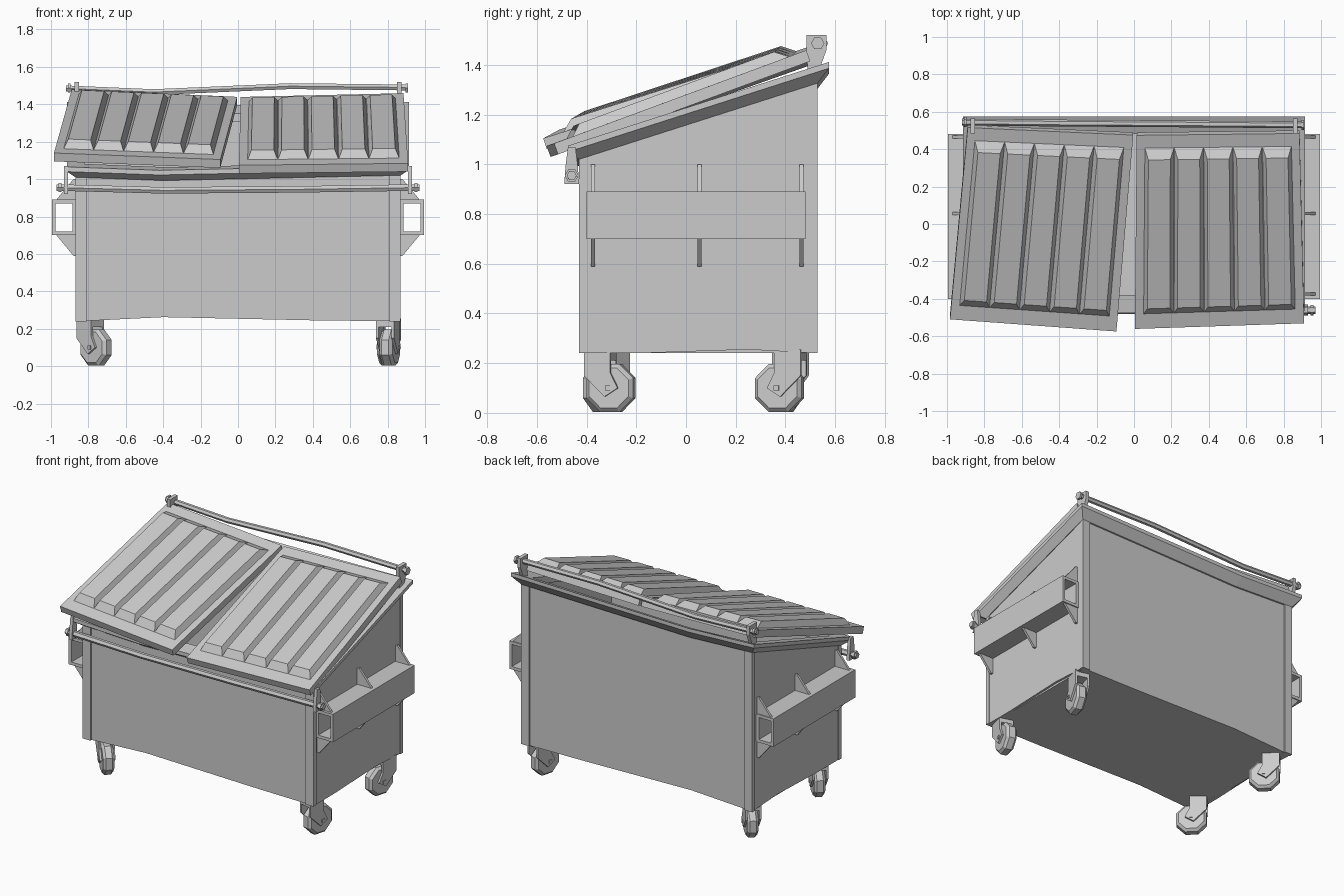
import bpy, bmesh
from math import cos, sin, pi, radians
from mathutils import Vector, Matrix

if "Cube" in bpy.data.objects:
    bpy.data.objects.remove(bpy.data.objects["Cube"])


def finish(name, bm, mat=None):
    if mat:
        bm.transform(mat)
    bmesh.ops.recalc_face_normals(bm, faces=bm.faces)
    me = bpy.data.meshes.new(name)
    bm.to_mesh(me)
    bm.free()
    ob = bpy.data.objects.new(name, me)
    bpy.context.collection.objects.link(ob)
    return ob


def loft(name, rings, closed=False, mat=None):
    """Skin equal-length rings of points; cap the ends unless closed."""
    bm = bmesh.new()
    vs = [[bm.verts.new(p) for p in r] for r in rings]
    n, m = len(rings[0]), len(rings)
    for i in range(m if closed else m - 1):
        a, b = vs[i], vs[(i + 1) % m]
        for j in range(n):
            k = (j + 1) % n
            bm.faces.new((a[j], a[k], b[k], b[j]))
    if not closed:
        bm.faces.new(vs[0])
        bm.faces.new(vs[-1])
    return finish(name, bm, mat)


def prism(name, pts, axis, a, b, mat=None):
    """Extrude a 2D outline along x (yz outline), y (xz) or z (xy)."""
    put = {'x': lambda p, t: (t, p[0], p[1]),
           'y': lambda p, t: (p[0], t, p[1]),
           'z': lambda p, t: (p[0], p[1], t)}[axis]
    return loft(name, [[put(p, t) for p in pts] for t in (a, b)], mat=mat)


def rect(x0, x1, y0, y1):
    return [(x0, y0), (x1, y0), (x1, y1), (x0, y1)]


def rod(name, path, r, sides=6):
    return loft(name, [[(x, y + r * cos(2 * pi * k / sides), z + r * sin(2 * pi * k / sides))
                        for k in range(sides)] for x, y, z in path])


def rim_z(y):
    return 1.02 + 0.33 * (y + 0.43)


# Bin walls with slightly buckled lower edges
dent = [(0.85, 0.24), (0.4, 0.245), (-0.4, 0.262), (-0.85, 0.24)]
prism("front_wall", [(-0.85, 1.03), (0.85, 1.03)] + dent, 'y', -0.42, -0.39)
prism("back_wall", [(-0.85, 1.345), (0.85, 1.345)] + dent, 'y', 0.49, 0.52)
prism("floor", [(x, z + 0.03) for x, z in dent[::-1]] + dent, 'y', -0.41, 0.51)
for s, side in ((-1, "left"), (1, "right")):
    prism(side + "_wall", [(-0.42, 0.24), (-0.2, 0.24), (0.25, 0.255), (0.52, 0.24),
                           (0.52, rim_z(0.52)), (-0.42, rim_z(-0.42))],
          'x', s * 0.835, s * 0.865)
    # Corner strips
    for name, y0, y1, top in (("front", -0.43, -0.40, 1.03), ("back", 0.505, 0.53, 1.34)):
        prism(f"{name}_{side}_corner_post", rect(s * 0.81, s * 0.87, y0, y1), 'z', 0.24, top)

# Flared top rim, sagging a little along the front and back
rim = []
corners = [(-1, -1, 0), (-0.46, -1, -0.018), (1, -1, 0.01),
           (1, 1, 0), (-0.46, 1, -0.022), (-1, 1, 0)]
for cx, cy, dz in corners:
    ring = []
    for off, h in ((-0.05, 0.0), (0.0, -0.01), (0.045, 0.035), (0.045, 0.06), (-0.05, 0.045)):
        x = cx * (0.87 + off)
        y = -0.43 - off if cy < 0 else 0.53 + off
        ring.append((x, y, rim_z(y) + h + dz))
    rim.append(ring)
loft("top_rim", rim, closed=True)


# Lids: plate plus five raised ribs mapped onto a skewed quad
def lid(name, fl, fr, br, bl):
    fl, fr, br, bl = map(Vector, (fl, fr, br, bl))
    nrm = (fr - bl).cross(br - fl).normalized()
    if nrm.z < 0:
        nrm.negate()

    def at(u, v, h):
        return fl.lerp(fr, u).lerp(bl.lerp(br, u), v) + nrm * h

    def quad(u0, u1, v0, v1, h):
        return [at(u, v, h) for u, v in rect(u0, u1, v0, v1)]

    loft(name, [quad(0, 1, 0, 1, 0), quad(0, 1, 0, 1, 0.047)])
    n, u0, u1 = 5, 0.05, 0.95
    w = (u1 - u0) / n
    for i in range(n):
        a = u0 + i * w
        loft(f"{name}_rib_{i + 1}", [quad(a, a + w, 0.075, 0.935, 0.046),
                                     quad(a + 0.023, a + w - 0.023, 0.115, 0.885, 0.087)])


lid("left_lid", (-0.985, -0.495, 1.095), (-0.095, -0.56, 1.06),
    (-0.005, 0.49, 1.395), (-0.89, 0.53, 1.435))
lid("right_lid", (0.005, -0.545, 1.03), (0.91, -0.515, 1.04),
    (0.885, 0.50, 1.415), (0.015, 0.49, 1.395))

# Hinge rod at the back, latch rod at the front
rod("hinge_rod", [(-0.92, 0.545, 1.485), (-0.45, 0.54, 1.465), (0.28, 0.535, 1.497),
                  (0.91, 0.53, 1.49)], 0.018)
rod("latch_rod", [(-0.97, -0.46, 0.955), (-0.4, -0.46, 0.94), (0.3, -0.46, 0.945),
                  (0.97, -0.46, 0.955)], 0.02)
for s, side in ((-1, "left"), (1, "right")):
    prism(side + "_hinge_bracket", [(0.49, 1.37), (0.54, 1.39), (0.565, 1.46), (0.565, 1.52),
                                    (0.485, 1.52), (0.485, 1.455)],
          'x', s * 0.85, s * 0.875)
    prism(side + "_latch_bracket", [(-0.49, 0.92), (-0.43, 0.92), (-0.435, 0.99), (-0.445, 1.07),
                                    (-0.475, 1.07), (-0.485, 0.99)],
          'x', s * 0.908, s * 0.93)
    rod(side + "_hinge_end_nut", [(s * x, 0.53 if s > 0 else 0.545, 1.487) for x in (0.895, 0.91)], 0.027)
    rod(side + "_latch_end_nut", [(s * x, -0.46, 0.955) for x in (0.945, 0.96)], 0.028)

# Open fork sleeves with gussets on both sides
for s, side in ((-1, "left"), (1, "right")):
    rings = []
    for y in (-0.40, 0.48):
        rings.append([(s * x, y, z) for x, z in rect(0.865, 0.995, 0.70, 0.89)])
    for y in (0.48, -0.40):
        rings.append([(s * x, y, z) for x, z in rect(0.885, 0.975, 0.72, 0.87)])
    loft(side + "_fork_sleeve", rings, closed=True)
    for i, y in enumerate((-0.375, 0.055, 0.465)):
        for pos, za, zb in (("upper", 0.885, 1.0), ("lower", 0.705, 0.59)):
            prism(f"{side}_{pos}_gusset_{i + 1}",
                  [(s * 0.86, za), (s * 0.975, za), (s * 0.88, zb), (s * 0.86, zb)],
                  'y', y - 0.008, y + 0.008)


# Swivel casters: local x is the axle, wheel trails toward local -y
def caster(name, x, y, angle):
    m = Matrix.Translation((x, y, 0)) @ Matrix.Rotation(radians(angle), 4, 'Z')
    prism(name + "_mount", rect(-0.05, 0.05, -0.055, 0.055), 'z', 0.21, 0.255, m)
    wheel = []
    for wx, r in ((-0.036, 0.088), (-0.02, 0.105), (0.02, 0.105), (0.036, 0.088)):
        wheel.append([(wx, -0.045 + r * cos(pi * (k + .5) / 4), 0.1 + r * sin(pi * (k + .5) / 4))
                      for k in range(8)])
    loft(name + "_wheel", wheel, mat=m)
    cheek = [(-0.055, 0.22), (0.055, 0.22), (0.055, 0.15), (-0.03, 0.065),
             (-0.085, 0.1), (-0.055, 0.16)]
    for s in (-1, 1):
        prism(f"{name}_fork_{'inner' if s < 0 else 'outer'}", cheek, 'x', s * 0.036, s * 0.05, m)
    prism(name + "_axle", rect(-0.055, -0.035, 0.09, 0.11), 'x', -0.056, 0.056, m)


caster("front_left_caster", -0.79, -0.30, 45)
caster("back_left_caster", -0.79, 0.42, 45)
caster("front_right_caster", 0.80, -0.345, 165)
caster("back_right_caster", 0.81, 0.42, -15)
